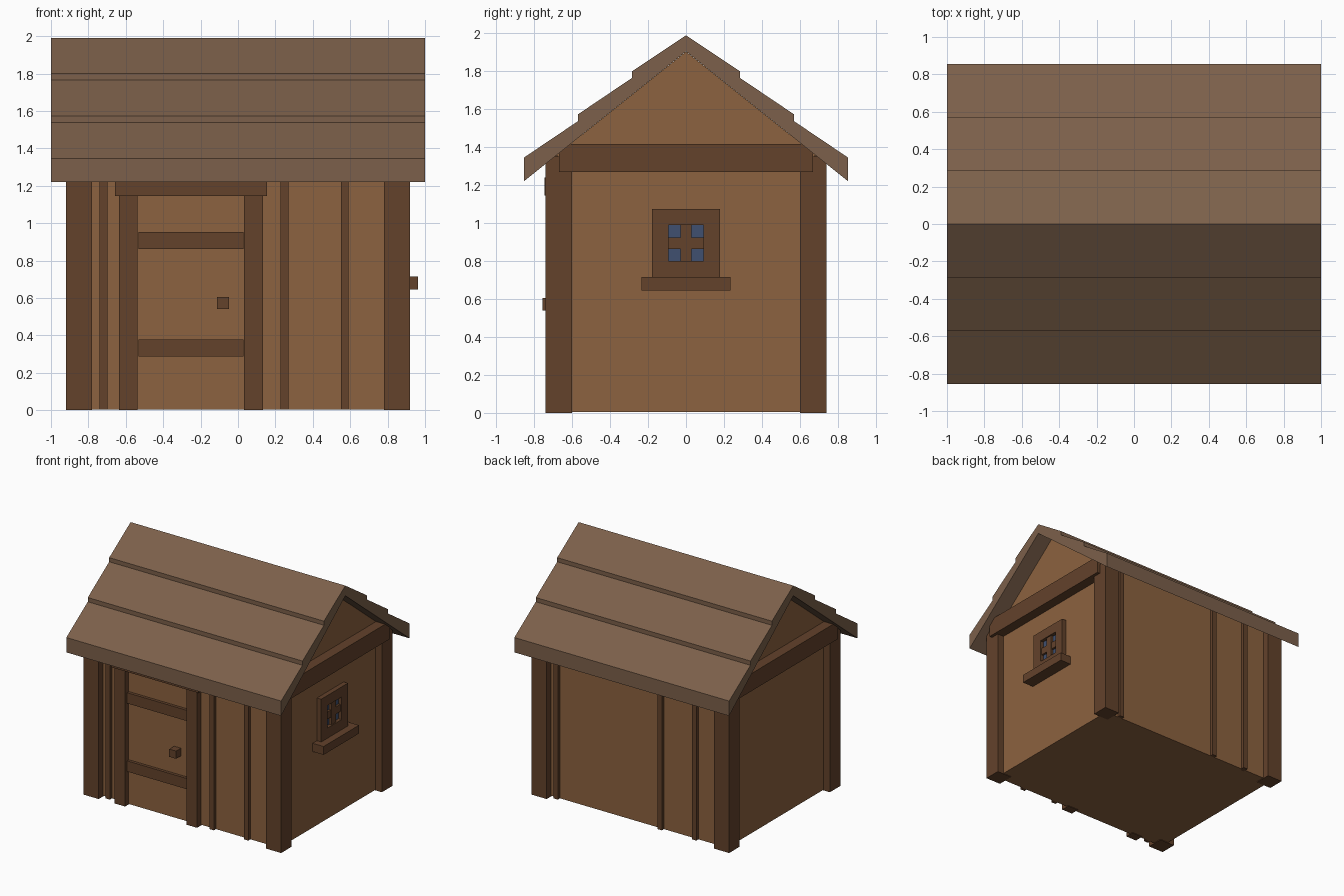
import bpy

if "Cube" in bpy.data.objects:
    bpy.data.objects.remove(bpy.data.objects["Cube"])


def material(name, rgb):
    m = bpy.data.materials.new(name)
    m.diffuse_color = (*rgb, 1)
    m.use_nodes = True
    m.node_tree.nodes["Principled BSDF"].inputs["Base Color"].default_value = m.diffuse_color
    return m


WALL = material("wall_wood", (0.262, 0.122, 0.05))
DARK = material("dark_wood", (0.125, 0.054, 0.024))
ROOF = material("roof_wood", (0.20, 0.117, 0.069))
GLASS = material("glass", (0.05, 0.08, 0.16))


def prism(name, profile, x0, x1, mat):
    """Extrude a (y, z) profile along x."""
    n = len(profile)
    verts = [(x, y, z) for x in (x0, x1) for y, z in profile]
    faces = [tuple(range(n))[::-1], tuple(range(n, 2 * n))]
    faces += [(i, (i + 1) % n, n + (i + 1) % n, n + i) for i in range(n)]
    mesh = bpy.data.meshes.new(name)
    mesh.from_pydata(verts, [], faces)
    mesh.materials.append(mat)
    obj = bpy.data.objects.new(name, mesh)
    bpy.context.collection.objects.link(obj)
    return obj


def box(name, x, y, z, mat=DARK):
    """Box from sorted (min, max) ranges."""
    (x0, x1), (y0, y1), (z0, z1) = sorted(x), sorted(y), sorted(z)
    return prism(name, [(y0, z0), (y1, z0), (y1, z1), (y0, z1)], x0, x1, mat)


WX, WY = 0.86, 0.68   # wall planes

# Walls with gables
prism("walls", [(-WY, 0.005), (WY, 0.005), (WY, 1.36), (0, 1.904), (-WY, 1.36)],
      -WX, WX, WALL)

# Stepped roof, mirrored half profile
top = [(0.285, 1.80), (0.285, 1.765), (0.57, 1.573), (0.57, 1.537),
       (0.855, 1.345), (0.855, 1.22)]
prism("roof", [(0, 1.905)] + top[::-1] + [(0, 1.99)] + [(-y, z) for y, z in top],
      -1, 1, ROOF)

# Corner posts and gable beams
for sx in (-1, 1):
    for sy in (-1, 1):
        box("corner_post", (sx * 0.78, sx * 0.92), (sy * 0.60, sy * 0.74), (0, 1.35))
    box("gable_beam", (sx * 0.80, sx * 0.945), (-0.67, 0.67), (1.27, 1.418))

# Wall battens, the back is the front turned half round
for s in (1, -1):
    for x in (-0.74, 0.228, 0.55):
        box("wall_batten", (s * x, s * (x + 0.042)), (-s * 0.66, -s * 0.708), (0.005, 1.36))

# Door
box("door", (-0.54, 0.035), (-0.69, -0.66), (0.005, 1.15), WALL)
for x in (-0.637, 0.033):
    box("door_post", (x, x + 0.1), (-0.735, -0.66), (0, 1.16))
box("door_lintel", (-0.657, 0.155), (-0.747, -0.66), (1.145, 1.24))
for z in (0.288, 0.862):
    box("door_batten", (-0.532, 0.03), (-0.715, -0.68), (z, z + 0.09))
box("door_handle", (-0.112, -0.048), (-0.755, -0.68), (0.54, 0.605))

# Window on the right side
for s in (-1, 1):
    box("window_frame_side", (0.85, 0.90), (s * 0.093, s * 0.178), (0.71, 1.075))
for z in ((0.71, 0.80), (0.99, 1.075)):
    box("window_frame_rail", (0.85, 0.90), (-0.093, 0.093), z)
box("window_glass", (0.85, 0.87), (-0.093, 0.093), (0.80, 0.99), GLASS)
box("window_mullion", (0.85, 0.89), (-0.03, 0.03), (0.80, 0.99))
box("window_crossbar", (0.85, 0.888), (-0.093, 0.093), (0.865, 0.925))
box("window_sill", (0.85, 0.962), (-0.235, 0.235), (0.645, 0.715))
